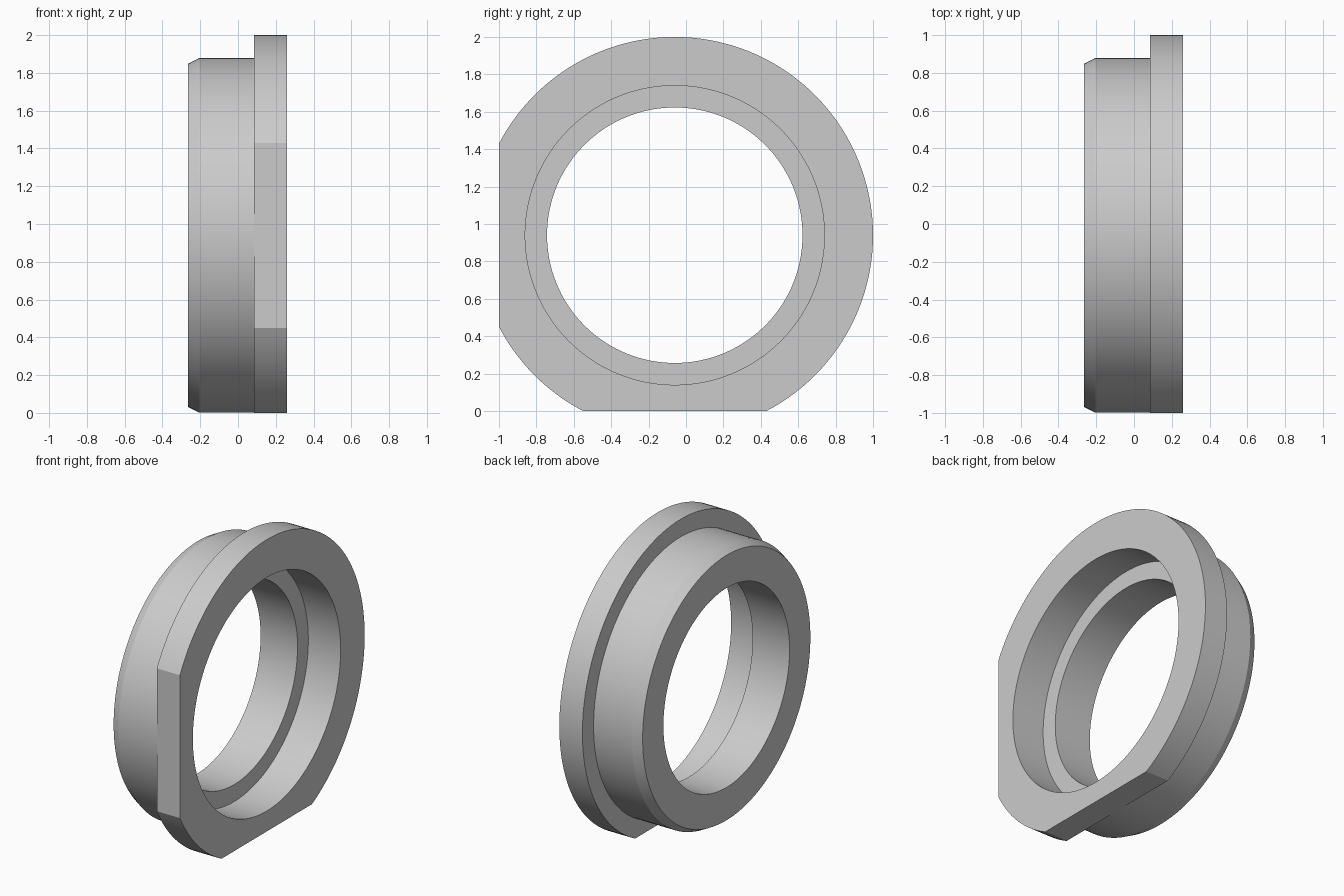
import bpy, bmesh, math

cube = bpy.data.objects.get("Cube")
if cube:
    bpy.data.objects.remove(cube, do_unlink=True)

SEGMENTS = 144
AXIS_Y, AXIS_Z = -0.06, 0.94      # the ring's axis runs along x
FLANGE_R, FLAT_DIST = 1.06, 0.94  # flange radius, axis to each flat

# Closed cross-section as (x, radius)
profile = [
    (-0.265, 0.683), (-0.265, 0.908), (-0.205, 0.939), (0.085, 0.939),
    (0.085, FLANGE_R), (0.26, FLANGE_R),
    (0.26, 0.80), (0.015, 0.80), (0.015, 0.683),
]


def ring_point(x, radius, angle):
    """Place a profile point, trimming the flange at the front and bottom flats."""
    c, s = math.cos(angle), math.sin(angle)
    if radius == FLANGE_R:
        for toward in (-c, -s):
            if toward * radius > FLAT_DIST:
                radius = FLAT_DIST / toward
    return (x, AXIS_Y + radius * c, AXIS_Z + radius * s)


# Flanged ring: sweep the cross-section around the axis
bm = bmesh.new()
loops = []
for i in range(SEGMENTS):
    angle = 2 * math.pi * i / SEGMENTS
    loops.append([bm.verts.new(ring_point(x, r, angle)) for x, r in profile])
for i, a in enumerate(loops):
    b = loops[(i + 1) % SEGMENTS]
    for j in range(len(profile)):
        k = (j + 1) % len(profile)
        bm.faces.new((a[j], a[k], b[k], b[j]))
bmesh.ops.recalc_face_normals(bm, faces=bm.faces)

mesh = bpy.data.meshes.new("flanged_ring")
bm.to_mesh(mesh)
bm.free()
ring = bpy.data.objects.new("flanged_ring", mesh)
bpy.context.collection.objects.link(ring)

# Plain grey material
grey = bpy.data.materials.new("plain_grey")
grey.use_nodes = True
colour = (0.6, 0.6, 0.6, 1)
grey.diffuse_color = colour
grey.node_tree.nodes["Principled BSDF"].inputs["Base Color"].default_value = colour
mesh.materials.append(grey)

# Smooth round walls, crisp rims and flats
bpy.ops.object.select_all(action="DESELECT")
ring.select_set(True)
bpy.context.view_layer.objects.active = ring
bpy.ops.object.shade_smooth_by_angle(angle=math.radians(27))
